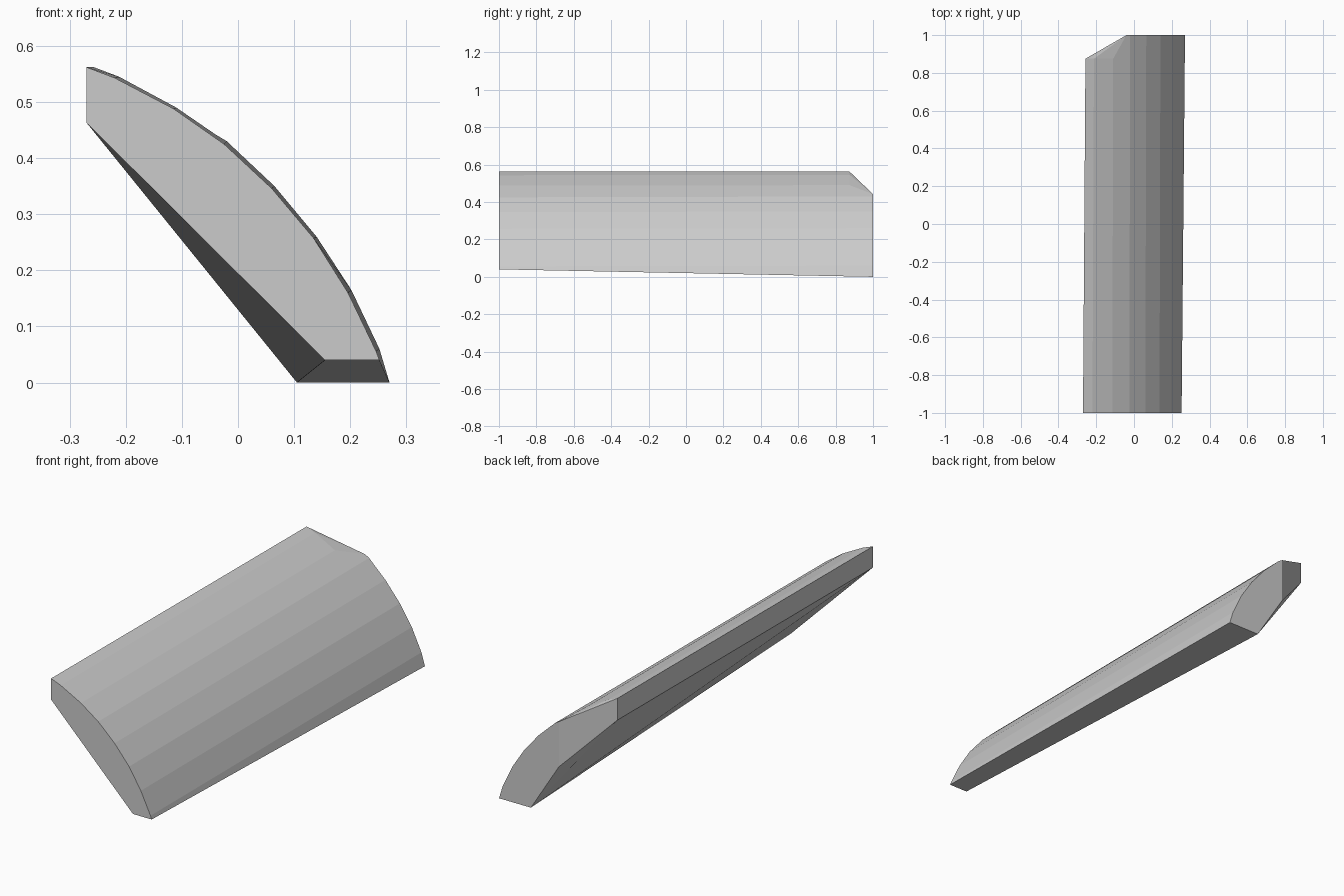
import bpy
import bmesh

cube = bpy.data.objects.get("Cube")
if cube:
    bpy.data.objects.remove(cube)

# Material
grey = bpy.data.materials.new("light_grey")
grey.use_nodes = True
colour = (0.6, 0.6, 0.6, 1)
grey.diffuse_color = colour
grey.node_tree.nodes["Principled BSDF"].inputs["Base Color"].default_value = colour

# Curved outer profile (x, z) at each end, from the upper edge to the lower edge
front_arc = [(-.27, .562), (-.22, .543), (-.115, .488), (-.025, .425), (.06, .346),
             (.135, .257), (.196, .16), (.246, .056), (.252, .04)]
back_arc = [(-.257, .562), (-.212, .545), (-.11, .49), (-.02, .43), (.065, .35),
            (.14, .26), (.202, .165), (.252, .06), (.27, 0)]
cut_y = .875    # start of the clipped upper corner

bm = bmesh.new()
front = [bm.verts.new((x, -1, z)) for x, z in front_arc]
back = [bm.verts.new((x, cut_y if i < 3 else 1, z)) for i, (x, z) in enumerate(back_arc)]
clip_top = bm.verts.new((-.04, 1, .442))
clip_low = bm.verts.new((-.04, 1, .23))
edge_front = bm.verts.new((-.27, -1, .463))
edge_back = bm.verts.new((-.257, cut_y, .46))
foot_front = bm.verts.new((.155, -1, .04))
foot_back = bm.verts.new((.105, 1, 0))


def face(*verts):
    bm.faces.new(verts)


# Long facets of the curved shell
for i in range(len(front) - 1):
    middle = [clip_top] if i == 2 else []
    face(front[i], front[i + 1], back[i + 1], *middle, back[i])

# Clipped corner with its bevelled top
face(back[0], back[1], clip_top)
face(back[1], back[2], clip_top)
face(back[0], clip_top, clip_low, edge_back)

# End faces
face(*front, foot_front, edge_front)
face(*back[3:], foot_back, clip_low, clip_top)

# Upper side wall, folded underside and foot
face(front[0], back[0], edge_back, edge_front)
face(edge_front, foot_front, foot_back)
face(edge_front, foot_back, edge_back)
face(edge_back, foot_back, clip_low)
face(front[-1], back[-1], foot_back, foot_front)

bmesh.ops.recalc_face_normals(bm, faces=bm.faces)
mesh = bpy.data.meshes.new("curved_panel")
bm.to_mesh(mesh)
bm.free()
mesh.materials.append(grey)
panel = bpy.data.objects.new("curved_panel", mesh)
bpy.context.collection.objects.link(panel)
